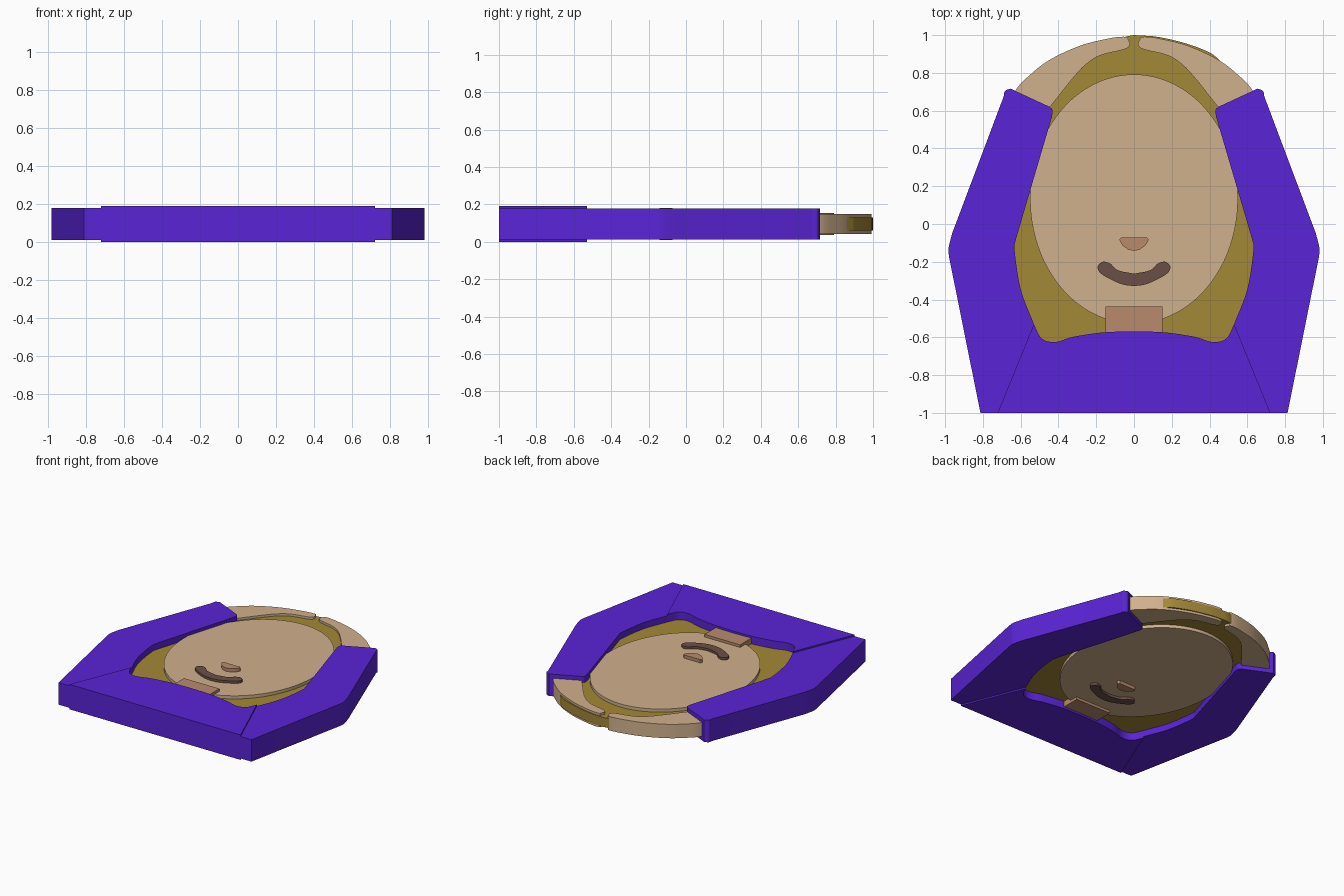
import bpy, bmesh, math
from mathutils import Vector

cube = bpy.data.objects.get("Cube")
if cube:
    bpy.data.objects.remove(cube)

MID = 0.095  # every layer is centred on this height


def material(name, rgb):
    col = [(c / 255 / 12.92) if c < 11 else ((c / 255 + 0.055) / 1.055) ** 2.4 for c in rgb] + [1]
    m = bpy.data.materials.new(name)
    m.use_nodes = True
    m.diffuse_color = col
    m.node_tree.nodes["Principled BSDF"].inputs["Base Color"].default_value = col
    return m


PURPLE = material("purple", (90, 36, 214))
SKIN = material("tan skin", (209, 177, 141))
GOLD = material("golden hair", (163, 136, 54))
MOUTH = material("dark brown", (108, 79, 71))
NOSE = material("rosy brown", (184, 139, 108))


def smooth(pts, steps=5):
    """Open Catmull-Rom curve through the points."""
    p = [Vector(q) for q in pts]
    p = [2 * p[0] - p[1]] + p + [2 * p[-1] - p[-2]]
    out = []
    for a, b, c, d in zip(p, p[1:], p[2:], p[3:]):
        for i in range(steps):
            t = i / steps
            out.append(0.5 * (2 * b + (c - a) * t + (2 * a - 5 * b + 4 * c - d) * t * t
                              + (3 * b - a - 3 * c + d) * t ** 3))
    return [tuple(v) for v in out] + [tuple(pts[-1])]


def flip(pts):
    return [(-x, y) for x, y in pts]


def both(half):
    """Complete a +x half outline running from centre line to centre line."""
    return half + [q for q in flip(half)[::-1] if abs(q[0]) > 1e-5]


def slab(name, outline, half_height, mat):
    bm = bmesh.new()
    face = bm.faces.new([bm.verts.new((x, y, MID - half_height)) for x, y in outline])
    top = bmesh.ops.extrude_face_region(bm, geom=[face])["geom"]
    bmesh.ops.translate(bm, vec=(0, 0, 2 * half_height),
                        verts=[v for v in top if isinstance(v, bmesh.types.BMVert)])
    bmesh.ops.recalc_face_normals(bm, faces=bm.faces)
    me = bpy.data.meshes.new(name)
    bm.to_mesh(me)
    bm.free()
    me.materials.append(mat)
    ob = bpy.data.objects.new(name, me)
    bpy.context.collection.objects.link(ob)
    bpy.ops.object.select_all(action='DESELECT')
    ob.select_set(True)
    bpy.context.view_layer.objects.active = ob
    bpy.ops.object.shade_smooth_by_angle(angle=math.radians(30))
    return ob


# Hood: two side arms and a slightly thicker front panel
arm = ([(0.72, -1), (0.813, -1)]
       + smooth([(0.978, -0.18), (0.982, -0.13), (0.963, -0.05)])
       + smooth([(0.69, 0.675), (0.684, 0.703), (0.655, 0.717)])
       + smooth([(0.45, 0.622), (0.432, 0.605), (0.434, 0.57)])
       + smooth([(0.625, -0.08), (0.632, -0.14), (0.6, -0.345), (0.53, -0.53)]))
slab("hood_arm_left", arm, 0.084, PURPLE)
slab("hood_arm_right", flip(arm), 0.084, PURPLE)
collar_edge = smooth([(0.53, -0.53), (0.497, -0.597), (0.455, -0.622), (0.4, -0.622),
                      (0.32, -0.597), (0.165, -0.574), (0, -0.568)])
slab("hood_front", both([(0, -1), (0.722, -1)] + collar_edge), 0.095, PURPLE)

# Hair layer behind the face, just proud of the scalp on one side
rim = smooth([(0.6, 0.7), (0.54, 0.78), (0.43, 0.855), (0.28, 0.92), (0.13, 0.96), (0.07, 0.985)])
proud = smooth([(0.6, 0.7), (0.52, 0.8), (0.445, 0.874), (0.4, 0.908), (0.285, 0.953),
                (0.13, 0.99), (0, 1.0)])
hair = [(0, -0.7), (0.58, -0.7), (0.76, -0.12), (0.52, 0.55)] + proud
hair += flip([(0.03, 0.995)] + rim[::-1]) + flip([(0.52, 0.55), (0.76, -0.12), (0.58, -0.7)])
slab("hair", hair, 0.036, GOLD)

# Scalp bands either side of the parting
band = (smooth([(0.56, 0.5), (0.66, 0.6), (0.625, 0.71), (0.55, 0.79), (0.445, 0.87),
                (0.285, 0.944), (0.13, 0.983), (0.045, 0.991), (0.03, 0.975), (0.022, 0.95),
                (0.05, 0.925), (0.18, 0.892), (0.26, 0.84), (0.325, 0.77), (0.385, 0.695),
                (0.46, 0.6)]))
slab("scalp_left", band, 0.053, SKIN)
slab("scalp_right", flip(band), 0.053, SKIN)

# Face and its features, showing on both sides
face = [(0.55 * math.cos(a), 0.132 + 0.66 * math.sin(a))
        for a in (2 * math.pi * i / 96 for i in range(96))]
slab("face", face, 0.06, SKIN)
slab("nose", both([(0, -0.142)] + smooth([(0.03, -0.136), (0.06, -0.113), (0.076, -0.085),
                                         (0.068, -0.072)]) + [(0, -0.072)]), 0.085, NOSE)
slab("mouth", both(smooth([(0, -0.329), (0.06, -0.32), (0.12, -0.295), (0.178, -0.26),
                           (0.192, -0.225), (0.165, -0.2), (0.125, -0.21), (0.085, -0.245),
                           (0, -0.263)])), 0.078, MOUTH)
slab("neck", [(-0.15, -0.6), (0.15, -0.6), (0.15, -0.437), (-0.15, -0.437)], 0.08, NOSE)
